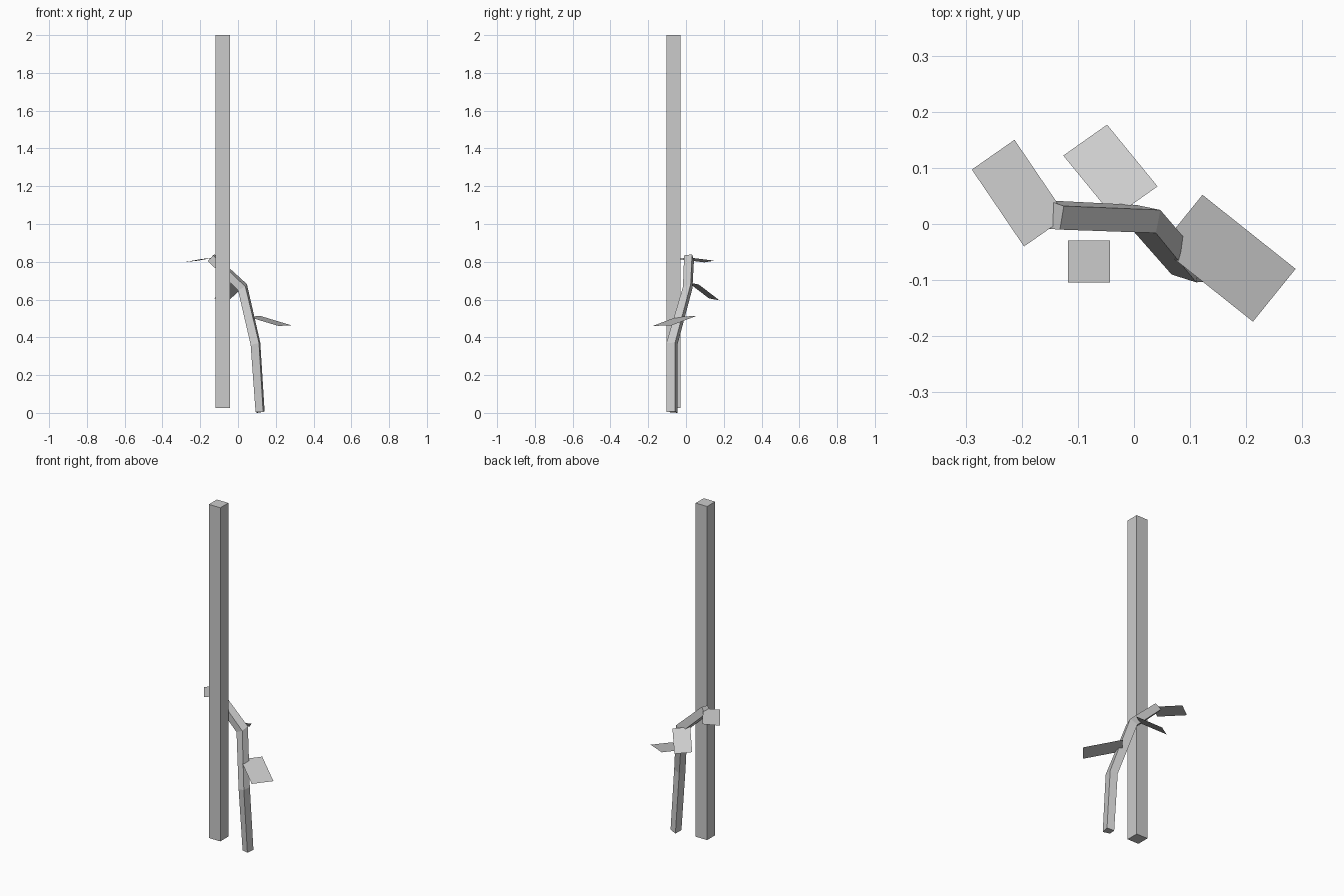
import bpy
import bmesh

if "Cube" in bpy.data.objects:
    bpy.data.objects.remove(bpy.data.objects["Cube"])


def make_object(name, verts, faces):
    mesh = bpy.data.meshes.new(name)
    mesh.from_pydata(verts, [], faces)
    obj = bpy.data.objects.new(name, mesh)
    bpy.context.collection.objects.link(obj)
    return obj


def loft(name, rings):
    """Skin a list of equal-sized rings and cap both ends."""
    n = len(rings[0])
    verts = [v for ring in rings for v in ring]
    faces = [(i * n + j, i * n + (j + 1) % n, (i + 1) * n + (j + 1) % n, (i + 1) * n + j)
             for i in range(len(rings) - 1) for j in range(n)]
    faces.append(tuple(reversed(range(n))))
    faces.append(tuple(range(len(verts) - n, len(verts))))
    obj = loft_obj = make_object(name, verts, faces)
    bm = bmesh.new()
    bm.from_mesh(obj.data)
    bmesh.ops.recalc_face_normals(bm, faces=bm.faces)
    bm.to_mesh(obj.data)
    bm.free()
    return loft_obj


def leaf(name, corner, along, across):
    """Flat parallelogram leaf from one corner and two edge vectors."""
    a, b, c = corner, along, across
    verts = [tuple(a[k] + s * b[k] + t * c[k] for k in range(3))
             for s, t in ((0, 0), (1, 0), (1, 1), (0, 1))]
    return make_object(name, verts, [(0, 1, 2, 3)])


# Straight square support post
x0, x1, y0, y1 = -0.118, -0.043, -0.104, -0.029
loft("support_post", [[(x0, y0, z), (x1, y0, z), (x1, y1, z), (x0, y1, z)]
                      for z in (0.026, 2.0)])

# Bent square stem: front-left, front-right, back-right, back-left per ring
loft("stem", [
    [(0.093, -0.090, 0.005), (0.133, -0.102, 0.005), (0.141, -0.057, 0.008), (0.101, -0.045, 0.0)],
    [(0.067, -0.090, 0.36), (0.111, -0.104, 0.37), (0.118, -0.058, 0.372), (0.076, -0.045, 0.362)],
    [(0.0, -0.014, 0.65), (0.039, -0.016, 0.668), (0.047, 0.025, 0.682), (0.004, 0.034, 0.658)],
    [(-0.16, -0.008, 0.804), (-0.132, -0.010, 0.834), (-0.125, 0.032, 0.839), (-0.154, 0.042, 0.807)],
])

# Leaves from bottom to top, each starting inside the stem
leaf("leaf_lower", (0.046, -0.042, 0.511), (0.166, -0.132, -0.050), (0.076, 0.094, 0.001))
leaf("leaf_middle", (-0.036, 0.012, 0.690), (0.078, 0.055, -0.010), (-0.090, 0.110, -0.084))
leaf("leaf_upper", (-0.120, 0.013, 0.823), (-0.093, 0.137, -0.017), (-0.076, -0.053, -0.009))
